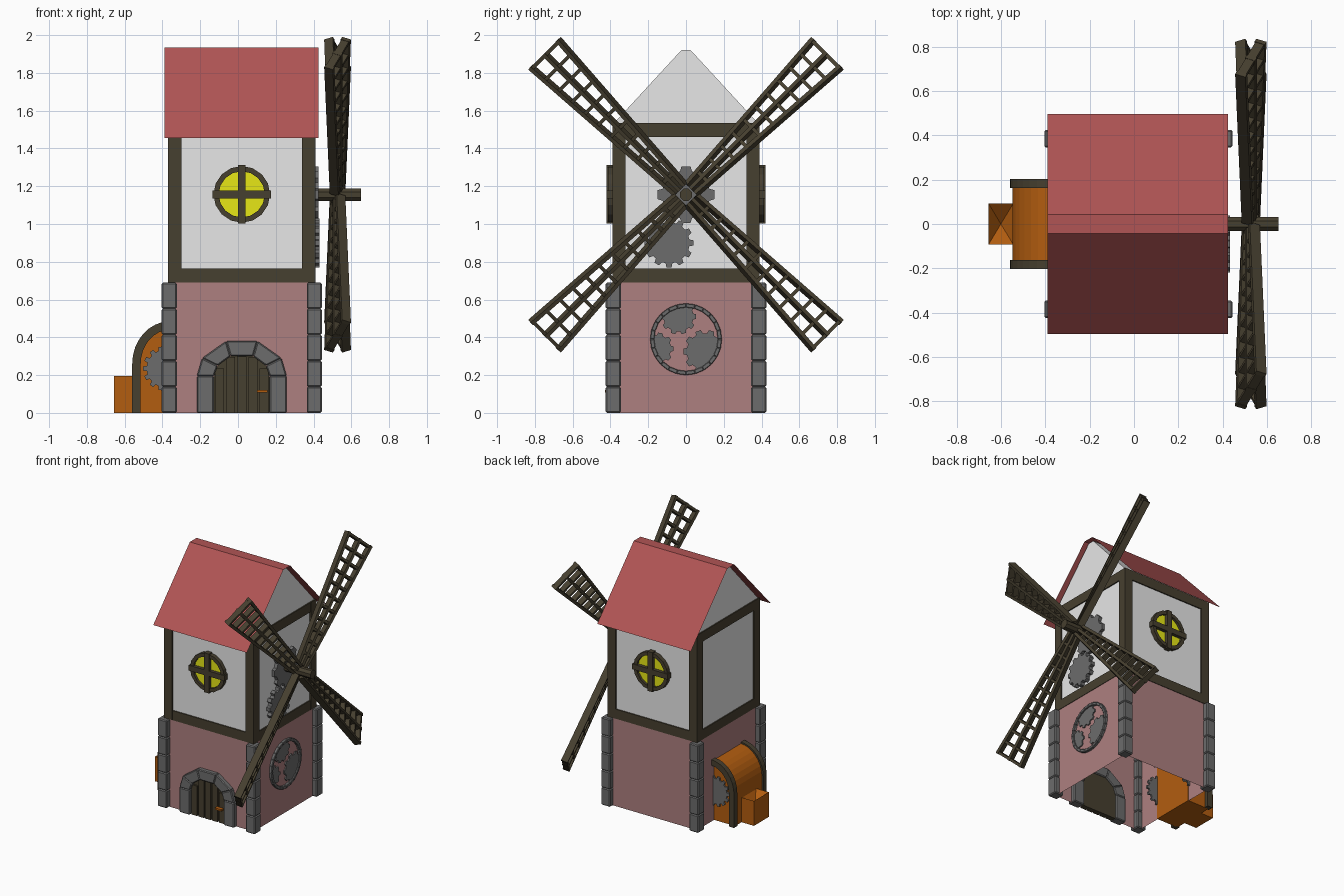
import bpy, bmesh, math
from math import sin, cos, pi, radians
from mathutils import Matrix, Vector

cube = bpy.data.objects.get("Cube")
if cube:
    bpy.data.objects.remove(cube, do_unlink=True)


def material(name, rgb):
    m = bpy.data.materials.new(name)
    m.use_nodes = True
    m.diffuse_color = (*rgb, 1)
    m.node_tree.nodes["Principled BSDF"].inputs["Base Color"].default_value = (*rgb, 1)
    return m


RED = material("roof_red", (.44, .09, .09))
PINK = material("plaster_pink", (.42, .215, .215))
WHITE = material("plaster_white", (.8, .8, .8))
WOOD = material("dark_wood", (.062, .05, .029))
STONE = material("stone_grey", (.15, .15, .15))
ORANGE = material("copper_orange", (.45, .11, .005))
YELLOW = material("window_yellow", (.8, .8, .008))


def finish(name, bm, mat, bevel=0):
    if bevel:
        bmesh.ops.bevel(bm, geom=bm.edges[:], offset=bevel, segments=1, affect='EDGES')
    mesh = bpy.data.meshes.new(name)
    bm.to_mesh(mesh)
    bm.free()
    mesh.materials.append(mat)
    ob = bpy.data.objects.new(name, mesh)
    bpy.context.collection.objects.link(ob)
    return ob


def add_box(bm, lo, hi):
    lo, hi = Vector(lo), Vector(hi)
    m = Matrix.Translation((lo + hi) / 2) @ Matrix.Diagonal((*(hi - lo), 1))
    return bmesh.ops.create_cube(bm, size=1, matrix=m)["verts"]


def box(name, lo, hi, mat, bevel=0):
    bm = bmesh.new()
    add_box(bm, lo, hi)
    return finish(name, bm, mat, bevel)


def add_prism(bm, pts, axis, a, b):
    """Extrude an outline from a to b; axis x takes (y, z), axis y takes (x, z)."""
    def at(p, d):
        return (d, *p) if axis == 'x' else (p[0], d, p[1])
    ends = [[bm.verts.new(at(p, d)) for p in pts] for d in (a, b)]
    faces = [bm.faces.new(e) for e in ends]
    n = len(pts)
    for i in range(n):
        j = (i + 1) % n
        faces.append(bm.faces.new((ends[0][i], ends[0][j], ends[1][j], ends[1][i])))
    bmesh.ops.recalc_face_normals(bm, faces=faces)


def prism(name, pts, axis, a, b, mat, bevel=0):
    bm = bmesh.new()
    add_prism(bm, pts, axis, a, b)
    return finish(name, bm, mat, bevel)


def circle(cx, cz, r, n, turn=0):
    return [(cx + r * cos(turn + 2 * pi * i / n), cz + r * sin(turn + 2 * pi * i / n))
            for i in range(n)]


def gear(cx, cz, r, teeth, clip=None):
    """Toothed outline, optionally kept inside a circle (x, z, radius)."""
    pts = []
    for i in range(teeth):
        for k, s in ((-.32, .84), (-.2, 1), (.2, 1), (.32, .84)):
            a = 2 * pi * (i + k) / teeth
            p = Vector((cx + s * r * cos(a), cz + s * r * sin(a)))
            if clip:
                c = Vector(clip[:2])
                if (p - c).length > clip[2]:
                    p = c + (p - c).normalized() * clip[2]
            pts.append(tuple(p))
    return pts


def band(name, outer, inner, axis, a, b, mat, closed=False, bevel=0):
    """Row of blocks between two matching outlines."""
    bm = bmesh.new()
    n = len(outer)
    for i in range(n if closed else n - 1):
        j = (i + 1) % n
        add_prism(bm, [outer[i], outer[j], inner[j], inner[i]], axis, a, b)
    return finish(name, bm, mat, bevel)


CX = .02      # centre of the tower
W = .39       # half width of the upper floor

# Lower storey, open underneath
bm = bmesh.new()
add_box(bm, (CX - .385, -.385, 0), (CX + .385, .385, .69))
bm.faces.ensure_lookup_table()
bmesh.ops.delete(bm, geom=[f for f in bm.faces if f.normal.z < -.5], context='FACES')
finish("lower_walls", bm, PINK)

# Corner pillars of stacked stones
bm = bmesh.new()
for sx in (-1, 1):
    for sy in (-1, 1):
        x, y = CX + sx * .384, sy * .385
        for i in range(5):
            add_box(bm, (x - .04, y - .04, i * .138), (x + .04, y + .04, (i + 1) * .138))
finish("corner_pillars", bm, STONE, .007)

# Upper storey with gable ends, and its timber frame
house = [(-.38, .70), (.38, .70), (.38, 1.535), (.025, 1.92), (-.025, 1.92), (-.38, 1.535)]
prism("upper_walls", house, 'x', CX - .38, CX + .38, WHITE)
bm = bmesh.new()
for s in (-1, 1):
    for t in (-1, 1):
        x, y = CX + s * (W - .035), t * (W - .035)
        add_box(bm, (x - .035, y - .035, .69), (x + .035, y + .035, 1.535))
    for z in (.69, 1.46):
        x, y = CX + s * (W - .035), s * (W - .035)
        add_box(bm, (x - .034, -W + .01, z), (x + .034, W - .01, z + .075))
        add_box(bm, (CX - W + .01, y - .034, z), (CX + W - .01, y + .034, z + .075))
finish("timber_frame", bm, WOOD)

# Thin roof sheet
bm = bmesh.new()
rows = [[bm.verts.new((x, y, z)) for x in (-.39, .425)]
        for y, z in ((-.497, 1.455), (-.042, 1.935), (.042, 1.935), (.497, 1.455))]
for r, s in zip(rows, rows[1:]):
    bm.faces.new((r[0], r[1], s[1], s[0]))
finish("roof", bm, RED)

# Round windows, front and back
for side, s in (("front", -1), ("back", 1)):
    z = 1.157
    prism(side + "_window_glass", circle(CX, z, .135, 16), 'y', s * .37, s * .393, YELLOW)
    band(side + "_window_ring", circle(CX, z, .15, 16), circle(CX, z, .122, 16),
         'y', s * .37, s * .412, WOOD, True)
    bm = bmesh.new()
    for hx, hz in ((.155, .021), (.021, .155)):
        add_box(bm, (CX - hx, s * .4 - .02, z - hz), (CX + hx, s * .4 + .02, z + hz))
    finish(side + "_window_bars", bm, WOOD)

# Door with stone arch, planks and handle
half_out = [(.238, 0), (.238, .195), (.21, .29), (.083, .38)]
half_in = [(.148, 0), (.148, .195), (.128, .25), (.06, .3)]


def arch(half):
    return [(CX + x, z) for x, z in half] + [(CX - x, z) for x, z in reversed(half)]


band("door_arch", arch(half_out), arch(half_in), 'y', -.42, -.35, STONE, bevel=.006)
prism("door_back", arch(half_in), 'y', -.389, -.36, WOOD)
bm = bmesh.new()
for i in range(5):
    x = CX + (i - 2) * .059
    top = (.235, .295, .298, .295, .235)[i]
    add_box(bm, (x - .024, -.402, 0), (x + .024, -.38, top))
finish("door_planks", bm, WOOD)
box("door_handle", (.10, -.43, .108), (.155, -.4, .122), ORANGE)

# Round gear panel on the lower side wall
XW = CX + .385
band("gear_panel_ring", circle(0, .39, .19, 24), circle(0, .39, .168, 24),
     'x', XW - .01, XW + .02, STONE, True, .003)
for i, (y, z, r, t) in enumerate(((-.04, .51, .095, 10), (.1, .325, .115, 10), (-.15, .34, .085, 9))):
    prism(f"panel_gear_{i + 1}", gear(y, z, r, t, (0, .39, .172)), 'x', XW - .01, XW + .009, STONE)

# Gears on the upper side wall
prism("hub_gear", gear(0, 1.155, .152, 8), 'x', .39, .425, STONE)
prism("small_gear", gear(-.09, .9, .13, 12), 'x', .39, .432, STONE)

# Sails
prism("axle", circle(0, 1.155, .035, 8, pi / 8), 'x', .39, .652, WOOD)


def add_bar(bm, p, q, w, d):
    """Bar in the sail plane from p to q, each (across, along)."""
    p, q = Vector(p), Vector(q)
    n = (q - p).normalized()
    n = Vector((-n.y, n.x)) * w
    add_prism(bm, [tuple(v) for v in (p - n, q - n, q + n, p + n)], 'x', -d, d)


ROOT, TIP = .04, 1.06


def half_width(r):
    return .036 + (.112 - .036) * (r - ROOT) / (TIP - ROOT)


for k in range(4):
    bm = bmesh.new()
    for s in (-1, 0, 1):
        add_bar(bm, (s * half_width(ROOT), ROOT), (s * half_width(TIP), TIP), .0105, .025)
    for i in range(11):
        r = .13 + i * (TIP - .011 - .13) / 10
        add_bar(bm, (-half_width(r), r), (half_width(r), r), .0095, .021)
    m = (Matrix.Translation((.527, 0, 1.155)) @ Matrix.Rotation(radians(45 + 90 * k), 4, 'X')
         @ Matrix.Rotation(radians(-23), 4, 'Z'))
    bmesh.ops.transform(bm, matrix=m, verts=bm.verts[:])
    finish(f"sail_{k + 1}", bm, WOOD)


# Curved side housing with timber rims
def quarter(inset):
    pts = [(-.56 + inset, 0)]
    for i in range(9):
        a = pi / 2 * i / 8
        pts.append((-.36 - (.2 - inset) * cos(a), .26 + (.225 - inset) * sin(a)))
    return pts


prism("housing", quarter(.012) + [(-.36, 0)], 'y', -.172, .172, ORANGE)
for side, s in (("front", -1), ("back", 1)):
    band(side + "_housing_rim", quarter(0), quarter(.045), 'y', s * .162, s * .203, WOOD)
    prism(side + "_housing_gear", gear(-.385, .235, .118, 14), 'y', s * .17, s * .185, STONE)

# Hopper with a sunken top
bm = bmesh.new()
add_box(bm, (-.656, -.092, 0), (-.545, .092, .195))
top = [f for f in bm.faces if f.normal.z > .5]
bmesh.ops.poke(bm, faces=top, offset=-.08)
finish("hopper", bm, ORANGE)
